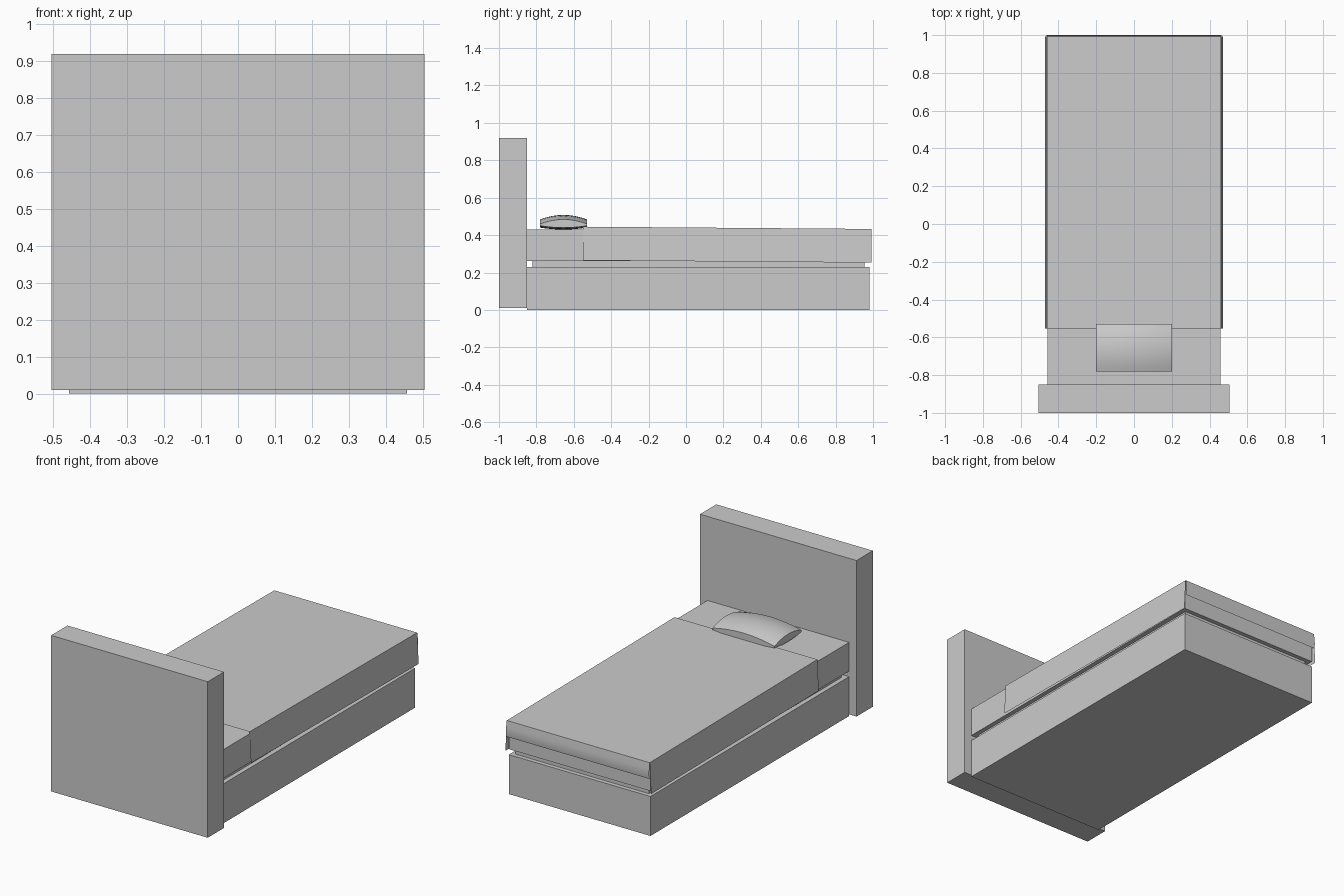
import bpy, bmesh

if "Cube" in bpy.data.objects:
    bpy.data.objects.remove(bpy.data.objects["Cube"])


def finish(name, bm):
    bmesh.ops.recalc_face_normals(bm, faces=bm.faces)
    mesh = bpy.data.meshes.new(name)
    bm.to_mesh(mesh)
    bm.free()
    obj = bpy.data.objects.new(name, mesh)
    bpy.context.collection.objects.link(obj)
    return obj


def box(name, half_x, y0, y1, z0, z1):
    bm = bmesh.new()
    bmesh.ops.create_cube(bm, size=1)
    for v in bm.verts:
        v.co = (v.co.x * 2 * half_x,
                (y0 + y1) / 2 + v.co.y * (y1 - y0),
                (z0 + z1) / 2 + v.co.z * (z1 - z0))
    return finish(name, bm)


# Frame and mattress
box("headboard", 0.505, -1.0, -0.85, 0.01, 0.92)
box("base", 0.457, -0.85, 0.98, 0.0, 0.23)
box("support_platform", 0.43, -0.82, 0.955, 0.23, 0.262)
box("mattress", 0.457, -0.85, 0.98, 0.262, 0.43)

# Blanket: a sheet with two long side flaps and a short flap at the foot
bm = bmesh.new()
section = [(-0.47, -0.18), (-0.461, 0), (0.461, 0), (0.47, -0.18)]
head = [bm.verts.new((x, -0.552, 0.445 + z)) for x, z in section]
foot = [bm.verts.new((x, 0.993, 0.433 + z)) for x, z in section]
for i in range(3):
    bm.faces.new((head[i], head[i + 1], foot[i + 1], foot[i]))
row = [foot[1], foot[2]]
for y, z in [(0.998, 0.395), (1.0, 0.365), (0.996, 0.34)]:
    new = [bm.verts.new((x, y, z)) for x in (-0.462, 0.462)]
    f = bm.faces.new((row[0], row[1], new[1], new[0]))
    f.smooth = True
    row = new
finish("blanket", bm)

# Pillow: a subdivided slab bulging at top and bottom, pinched at the corners
bm = bmesh.new()
n = 8
layers = []
for base, bulge in ((0.45, -0.01), (0.46, 0.024)):
    grid = []
    for i in range(n + 1):
        u = 2 * i / n - 1
        line = []
        for j in range(n + 1):
            v = 2 * j / n - 1
            z = base + bulge * (2 - u * u - v * v)
            line.append(bm.verts.new((0.2 * u, -0.655 + 0.125 * v, z)))
        grid.append(line)
    layers.append(grid)
    for i in range(n):
        for j in range(n):
            bm.faces.new((grid[i][j], grid[i + 1][j],
                          grid[i + 1][j + 1], grid[i][j + 1]))
low, top = layers
for k in (0, n):
    for i in range(n):
        bm.faces.new((low[i][k], low[i + 1][k], top[i + 1][k], top[i][k]))
        bm.faces.new((low[k][i], low[k][i + 1], top[k][i + 1], top[k][i]))
pillow = finish("pillow", bm)
bpy.context.view_layer.objects.active = pillow
pillow.select_set(True)
bpy.ops.object.shade_smooth_by_angle()
